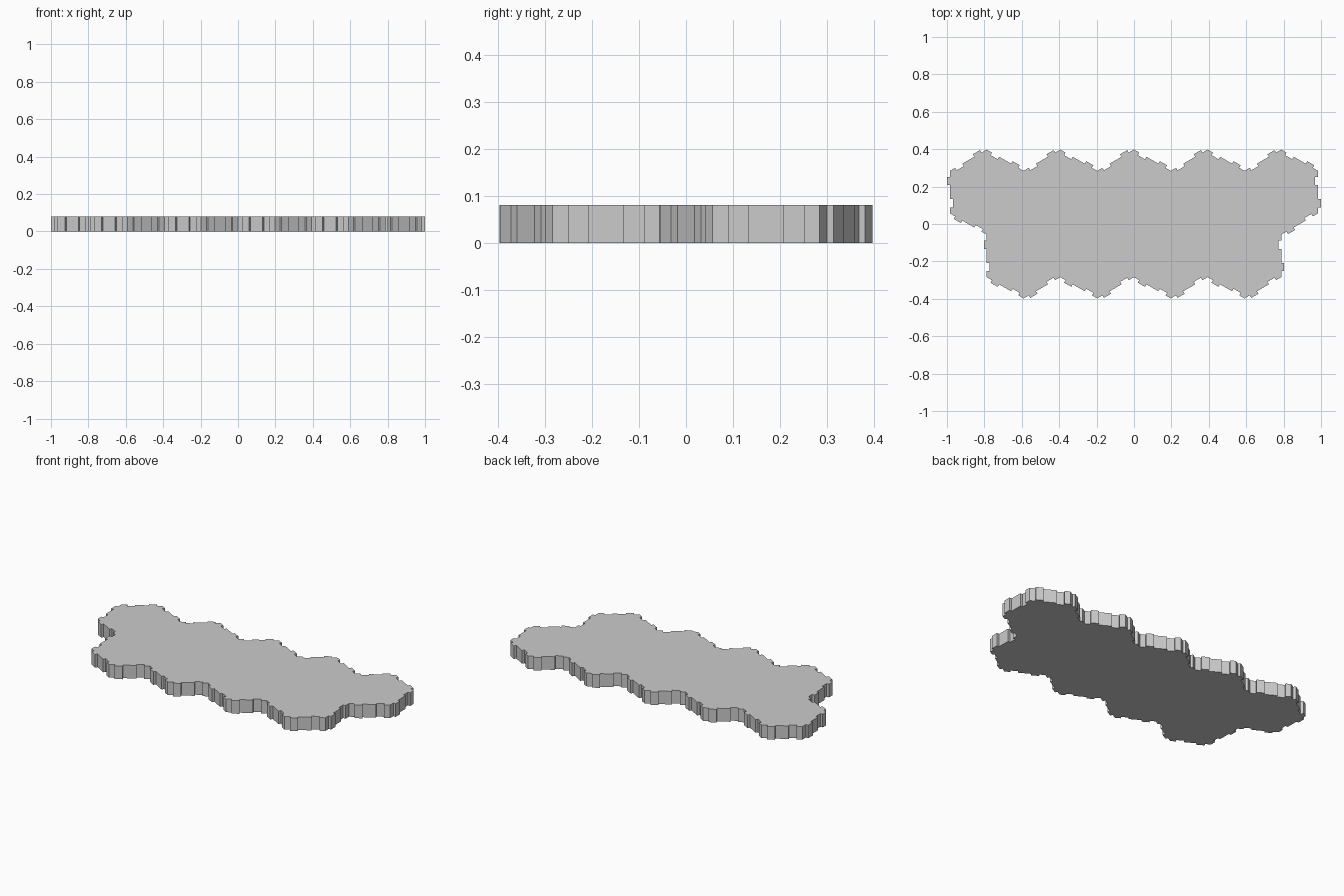
import bpy, bmesh
from math import sin, cos, radians, sqrt
from mathutils import Vector

if "Cube" in bpy.data.objects:
    bpy.data.objects.remove(bpy.data.objects["Cube"])

WIDTH = 0.3938            # hexagon across flats
SIDE = WIDTH / sqrt(3)
TOOTH = 0.0155            # tab / notch depth
THICK = 0.08

# Hexagon centres: five behind, four in front
centres = [Vector(((i - 2) * WIDTH, 0.75 * SIDE)) for i in range(5)]
centres += [Vector(((i - 1.5) * WIDTH, -0.75 * SIDE)) for i in range(4)]


def key(p):
    return (round(p.x, 3), round(p.y, 3))


# Keep only hexagon sides that are not shared by two tiles
sides = {}
for c in centres:
    pts = [c + SIDE * Vector((cos(radians(60 * k - 30)), sin(radians(60 * k - 30))))
           for k in range(6)]
    for k in range(6):
        a, b = pts[k], pts[(k + 1) % 6]
        ka, kb = key(a), key(b)
        if (kb, ka) in sides:
            del sides[(kb, ka)]
        else:
            sides[(ka, kb)] = (a, b)
follow = {ka: (kb, ab) for (ka, kb), ab in sides.items()}


# One side: a tab on the first half, a matching notch on the second
def toothed(a, b):
    d = b - a
    out = Vector((d.y, -d.x)).normalized() * TOOTH
    steps = [(0, 0), (.143, 0), (.143, 1), (.337, 1), (.337, 0),
             (.663, 0), (.663, -1), (.857, -1), (.857, 0)]
    return [a + d * t + out * h for t, h in steps]


# Walk around the outline
outline = []
start = here = next(iter(follow))
while True:
    nxt, (a, b) = follow[here]
    outline += toothed(a, b)
    here = nxt
    if here == start:
        break

# Extrude the outline into a slab
bm = bmesh.new()
base = bm.faces.new([bm.verts.new((p.x, p.y, 0)) for p in outline])
top = bmesh.ops.extrude_face_region(bm, geom=[base], use_keep_orig=True)
bmesh.ops.translate(bm, vec=(0, 0, THICK),
                    verts=[v for v in top["geom"] if isinstance(v, bmesh.types.BMVert)])
bmesh.ops.recalc_face_normals(bm, faces=bm.faces)
mesh = bpy.data.meshes.new("hex_tile_board")
bm.to_mesh(mesh)
bm.free()
board = bpy.data.objects.new("hex_tile_board", mesh)
bpy.context.collection.objects.link(board)
